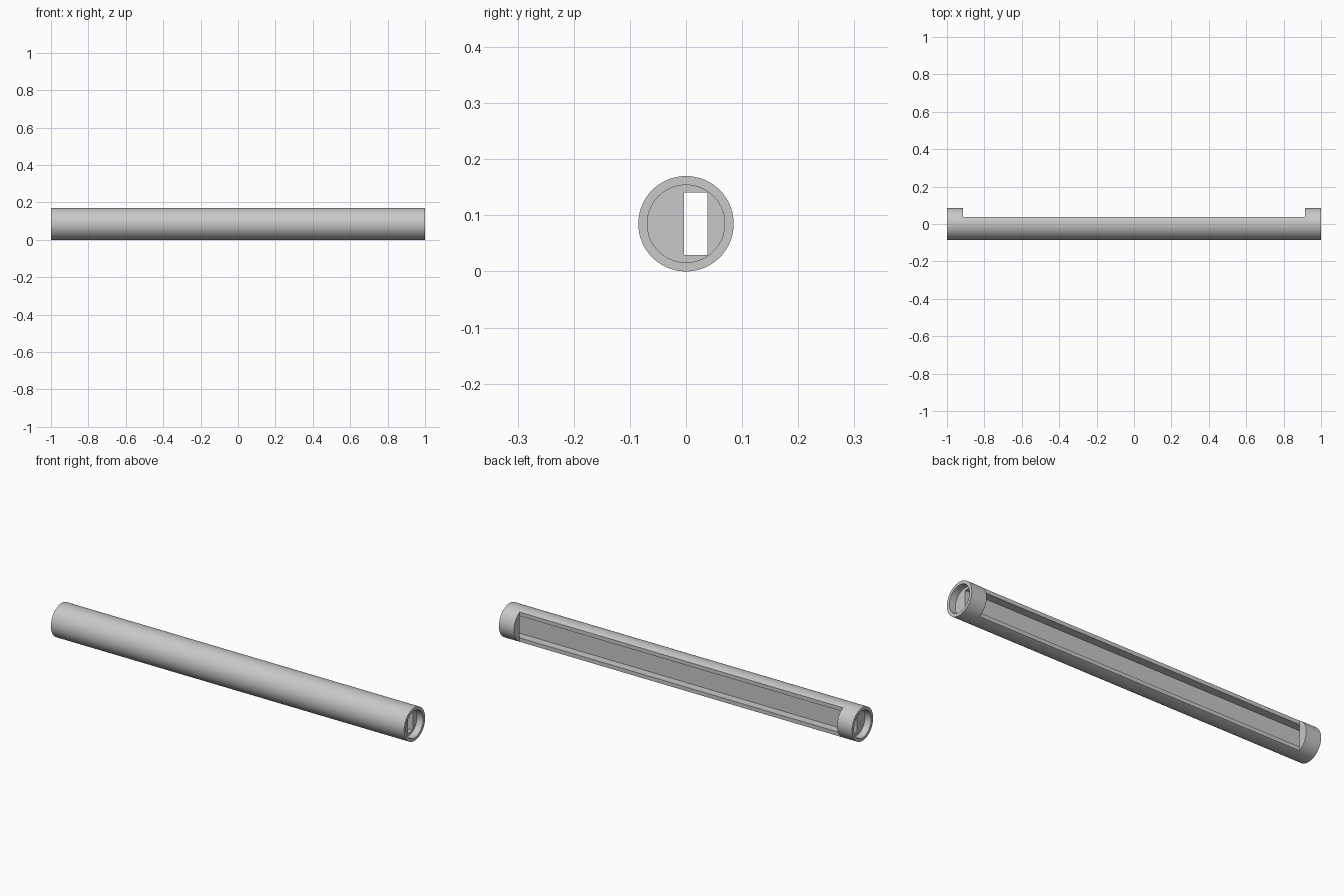
import bpy
import math

if "Cube" in bpy.data.objects:
    bpy.data.objects.remove(bpy.data.objects["Cube"], do_unlink=True)

RADIUS = 0.085        # outer radius, also the height of the axis
BORE = 0.069          # radius of the end sockets
BORE_DEPTH = 0.035
COLLAR = 0.915        # x where the round end collars begin
FLAT_Y = 0.038        # milled flat on the back
SLOT_Y = -0.0035      # floor of the long slot
SLOT_HALF = 0.056     # half height of the slot

grey = bpy.data.materials.new("light_grey")
grey.use_nodes = True
colour = (0.58, 0.58, 0.58, 1)
grey.diffuse_color = colour
grey.node_tree.nodes["Principled BSDF"].inputs["Base Color"].default_value = colour


def rod(name, radius, length, x):
    bpy.ops.mesh.primitive_cylinder_add(
        vertices=96, radius=radius, depth=length,
        location=(x, 0, RADIUS), rotation=(0, math.pi / 2, 0))
    ob = bpy.context.object
    ob.name = name
    ob.data.materials.append(grey)
    return ob


def box(name, half_x, y0, y1, half_z):
    bpy.ops.mesh.primitive_cube_add(size=2, location=(0, (y0 + y1) / 2, RADIUS))
    ob = bpy.context.object
    ob.name = name
    ob.scale = (half_x, (y1 - y0) / 2, half_z)
    ob.data.materials.append(grey)
    return ob


# Round housing
housing = rod("tube_housing", RADIUS, 2, 0)

# Cutters: back flat, long slot that runs through the end walls, end sockets
cutters = [
    box("flat_cutter", COLLAR, FLAT_Y, 0.2, 0.2),
    box("slot_cutter", 1 - BORE_DEPTH / 2, SLOT_Y, FLAT_Y + 0.0004, SLOT_HALF),
]
for side, label in ((1, "left"), (-1, "right")):
    cutters.append(rod(label + "_socket_cutter", BORE, BORE_DEPTH * 2, side))

bpy.ops.object.select_all(action="DESELECT")
housing.select_set(True)
bpy.context.view_layer.objects.active = housing
for cutter in cutters:
    cutter.hide_render = True
    cut = housing.modifiers.new(cutter.name, "BOOLEAN")
    cut.operation = "DIFFERENCE"
    cut.solver = "EXACT"
    cut.object = cutter
    bpy.ops.object.modifier_apply(modifier=cut.name)
for cutter in cutters:
    bpy.data.objects.remove(cutter, do_unlink=True)

# Smooth barrel with crisp machined edges
bpy.ops.object.shade_smooth_by_angle(angle=math.radians(25))
